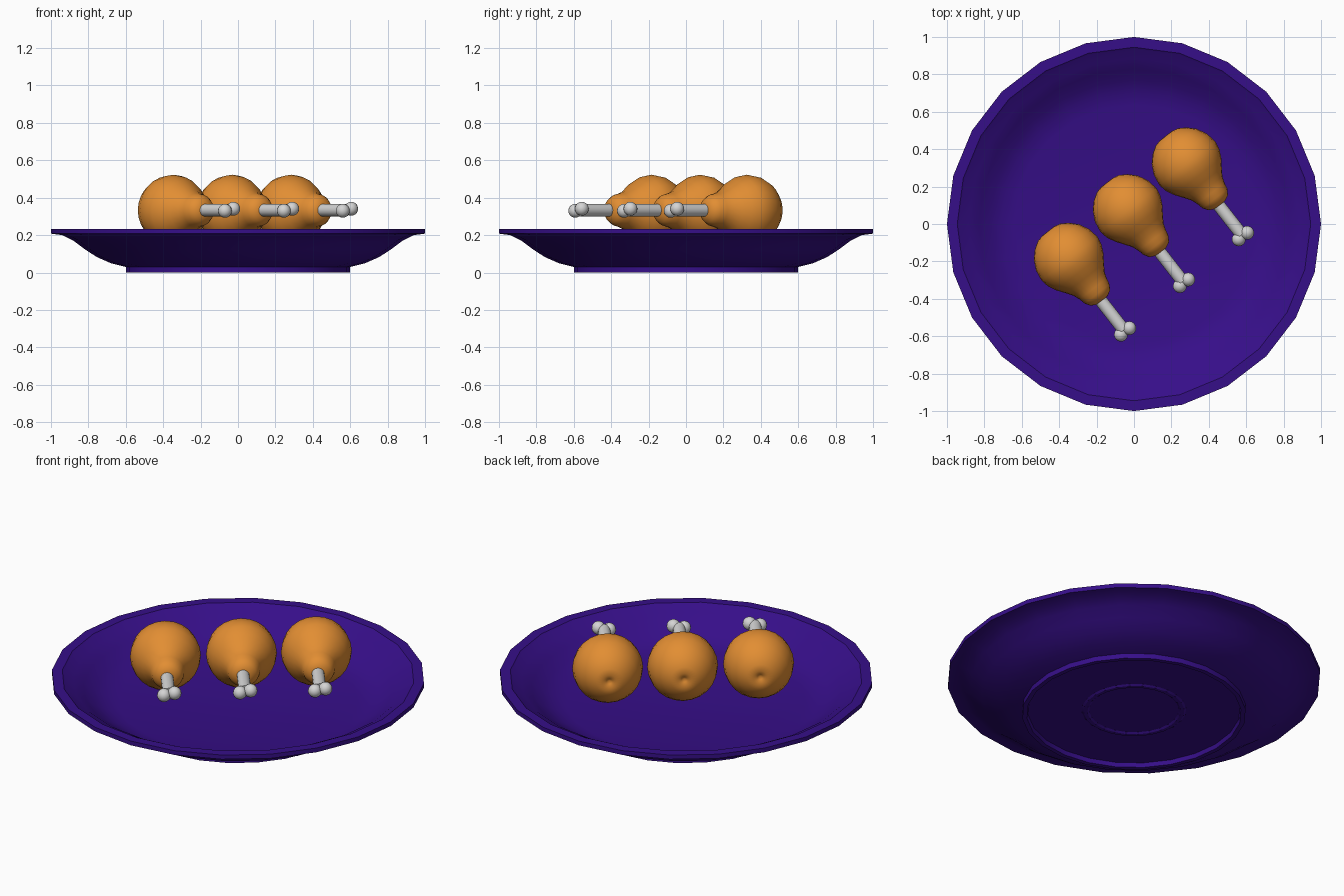
import bpy, bmesh, math
from mathutils import Vector, Matrix

if "Cube" in bpy.data.objects:
    bpy.data.objects.remove(bpy.data.objects["Cube"])


def material(name, rgb):
    m = bpy.data.materials.new(name)
    m.diffuse_color = (*rgb, 1)
    m.use_nodes = True
    m.node_tree.nodes["Principled BSDF"].inputs["Base Color"].default_value = m.diffuse_color
    return m


purple = material("deep purple", (0.037, 0.0045, 0.25))
brown = material("roast orange", (0.76, 0.27, 0.033))
white = material("bone white", (0.66, 0.66, 0.66))


def finish(bm, name, mat, matrix=None, angle=35):
    bmesh.ops.remove_doubles(bm, verts=bm.verts, dist=1e-4)
    bmesh.ops.recalc_face_normals(bm, faces=bm.faces)
    me = bpy.data.meshes.new(name)
    bm.to_mesh(me)
    bm.free()
    me.materials.append(mat)
    ob = bpy.data.objects.new(name, me)
    bpy.context.collection.objects.link(ob)
    if matrix:
        ob.matrix_world = matrix
    bpy.ops.object.select_all(action='DESELECT')
    ob.select_set(True)
    bpy.context.view_layer.objects.active = ob
    bpy.ops.object.shade_smooth_by_angle(angle=math.radians(angle))
    return ob


def lathe(name, profile, steps, mat, matrix=None, angle=35):
    # spin a (radius, height) profile around z
    bm = bmesh.new()
    vs = [bm.verts.new((r, 0, z)) for r, z in profile]
    es = [bm.edges.new(p) for p in zip(vs, vs[1:])]
    bmesh.ops.spin(bm, geom=vs + es, cent=(0, 0, 0), axis=(0, 0, 1),
                   angle=2 * math.pi, steps=steps)
    return finish(bm, name, mat, matrix, angle)


# plate: recessed foot, curved underside, flat rim, shallow bowl
lathe("plate", [
    (0, 0.025), (0.24, 0.025), (0.25, 0.018), (0.27, 0.018), (0.28, 0.025),
    (0.57, 0.025), (0.575, 0.0), (0.6, 0.0), (0.6, 0.03),
    (0.68, 0.05), (0.755, 0.083), (0.82, 0.125), (0.88, 0.17), (0.94, 0.2),
    (1.0, 0.208), (1.0, 0.233), (0.945, 0.233), (0.935, 0.225),
    (0.885, 0.202), (0.83, 0.163), (0.77, 0.12), (0.71, 0.095),
    (0.64, 0.08), (0, 0.08)], 24, purple)

# drumstick profile along its axis, with a dimple at the fat end
MEAT = [(0, -0.165), (0.015, -0.175), (0.04, -0.186), (0.075, -0.178),
        (0.115, -0.153), (0.152, -0.115), (0.18, -0.06), (0.19, 0.0),
        (0.182, 0.045), (0.16, 0.09), (0.13, 0.133), (0.105, 0.17),
        (0.092, 0.205), (0.084, 0.24), (0.066, 0.268), (0.036, 0.283), (0, 0.285)]

axis = Vector((0.616, -0.788, 0)).normalized()
side = Vector((0.788, 0.616, 0)).normalized()
up = Vector((0, 0, 1))

for i, (x, y) in enumerate([(-0.345, -0.185), (-0.03, 0.075), (0.285, 0.325)], 1):
    # local z runs along the bone, local x sideways
    frame = Matrix((side, axis.cross(side), axis)).transposed().to_4x4()
    place = Matrix.Translation((x, y, 0.333)) @ frame
    lathe(f"drumstick_meat_{i}", MEAT, 24, brown, place, 60)
    lathe(f"bone_shaft_{i}", [(0, 0.2), (0.034, 0.2), (0.034, 0.48), (0, 0.48)],
          16, white, place @ Matrix.Translation((-0.006, 0, 0)))
    # two rounded knuckles at the bone end
    for j, (s, dz) in enumerate([(-0.034, -0.003), (0.023, 0.008)], 1):
        bm = bmesh.new()
        bmesh.ops.create_uvsphere(bm, u_segments=16, v_segments=10, radius=0.037)
        pos = Vector((x, y, 0.333)) + axis * 0.49 + side * s + up * dz
        finish(bm, f"bone_knuckle_{i}_{j}", white, Matrix.Translation(pos), 60)
